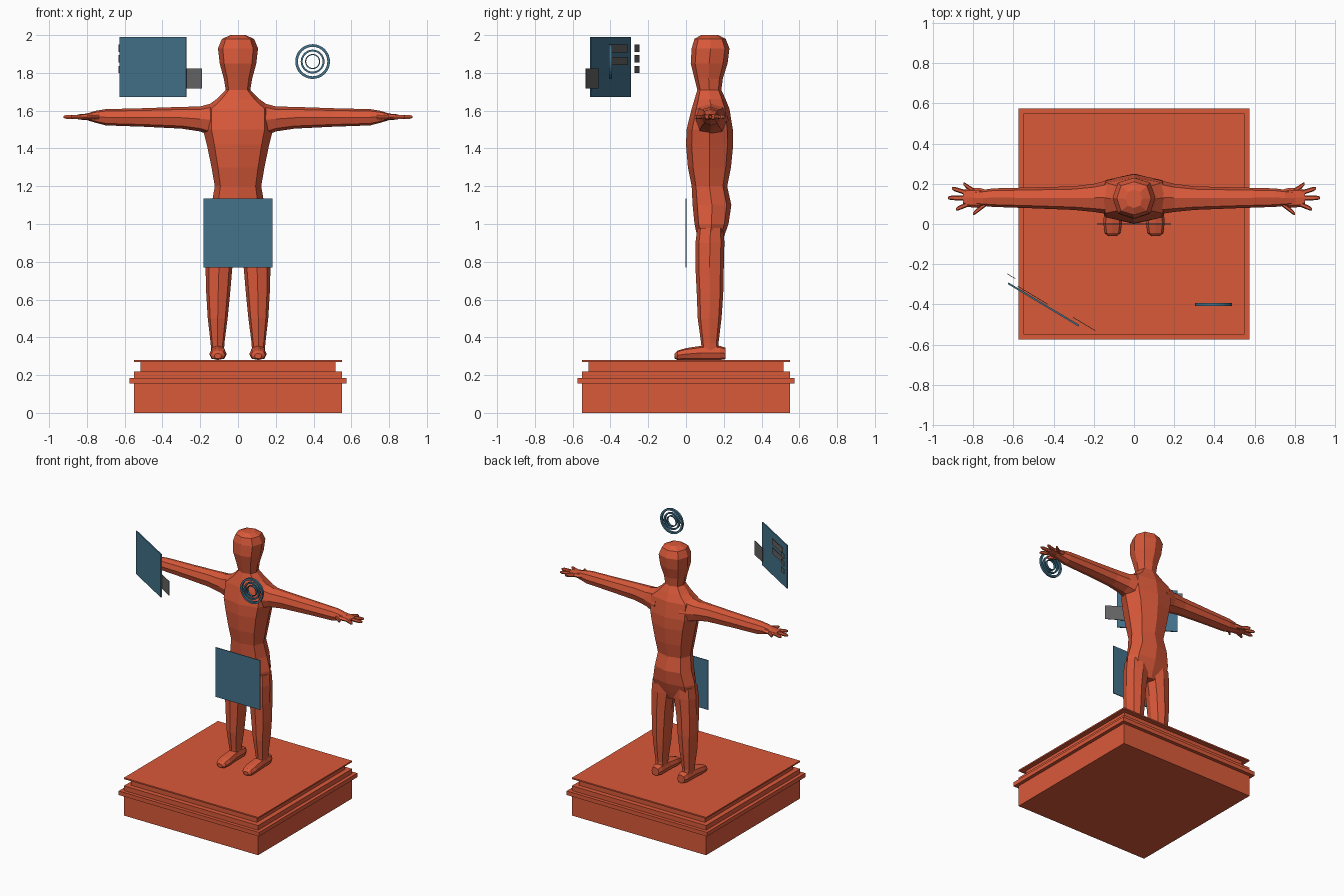
import bpy, bmesh, math
from mathutils import Vector, Matrix

if "Cube" in bpy.data.objects:
    bpy.data.objects.remove(bpy.data.objects["Cube"])


def material(name, colour):
    m = bpy.data.materials.new(name)
    m.use_nodes = True
    m.diffuse_color = (*colour, 1)
    m.node_tree.nodes["Principled BSDF"].inputs["Base Color"].default_value = (*colour, 1)
    return m


ORANGE = material("orange clay", (0.70, 0.10, 0.042))
BLUE = material("slate blue", (0.057, 0.17, 0.26))
GREY = material("dark grey", (0.13, 0.13, 0.13))


def finish(name, bm, mat):
    bmesh.ops.recalc_face_normals(bm, faces=bm.faces)
    mesh = bpy.data.meshes.new(name)
    bm.to_mesh(mesh)
    bm.free()
    mesh.materials.append(mat)
    obj = bpy.data.objects.new(name, mesh)
    bpy.context.collection.objects.link(obj)
    return obj


def box(name, centre, size, mat, turn=0):
    bm = bmesh.new()
    bmesh.ops.create_cube(bm, size=1, matrix=Matrix.Diagonal((*size, 1)))
    obj = finish(name, bm, mat)
    obj.location = centre
    obj.rotation_euler.z = turn
    return obj


def loft(name, axis, sections, sides=8, side=1, square=0.8):
    """Sections are (position on axis, then min and max on the two other axes)."""
    bm = bmesh.new()
    others = [i for i in range(3) if i != axis]
    rings = []
    for t, a0, a1, b0, b1 in sections:
        ring = []
        for k in range(sides):
            ang = 2 * math.pi * k / sides
            c, s = (math.copysign(abs(f) ** square, f) for f in (math.cos(ang), math.sin(ang)))
            p = Vector()
            p[axis] = t
            p[others[0]] = (a0 + a1) / 2 + c * (a1 - a0) / 2
            p[others[1]] = (b0 + b1) / 2 + s * (b1 - b0) / 2
            p.x *= side
            ring.append(bm.verts.new(p))
        rings.append(ring)
    for low, high in zip(rings, rings[1:]):
        for k in range(sides):
            j = (k + 1) % sides
            bm.faces.new((low[k], low[j], high[j], high[k]))
    bm.faces.new(rings[0])
    bm.faces.new(rings[-1])
    return finish(name, bm, ORANGE)


# Stepped pedestal
for name, half, low, high in (("plinth", 0.55, 0, 0.155), ("plinth_ledge", 0.575, 0.155, 0.185),
                              ("plinth_step", 0.55, 0.185, 0.22), ("plinth_neck", 0.515, 0.22, 0.272),
                              ("plinth_top", 0.55, 0.27, 0.28)):
    box(name, (0, 0, (low + high) / 2), (2 * half, 2 * half, high - low), ORANGE)

# Torso, neck and head: height, half width, front, back
trunk = [(0.87, 0.09, 0.07, 0.18), (0.93, 0.165, 0.06, 0.2), (1.0, 0.168, 0.045, 0.225),
         (1.1, 0.14, 0.035, 0.24), (1.2, 0.123, 0.03, 0.218), (1.3, 0.14, 0.01, 0.238),
         (1.42, 0.165, 0, 0.25), (1.5, 0.185, 0.003, 0.248), (1.61, 0.185, 0.03, 0.23),
         (1.66, 0.115, 0.045, 0.21), (1.71, 0.065, 0.06, 0.187), (1.77, 0.075, 0.045, 0.195),
         (1.85, 0.097, 0.025, 0.22), (1.93, 0.106, 0.03, 0.23), (1.98, 0.085, 0.045, 0.21),
         (2.0, 0.04, 0.08, 0.17)]
loft("torso_and_head", 2, [(z, -w, w, f, b) for z, w, f, b in trunk])

# Limbs, built once for each side
ARM = [(0.1, 0.045, 0.225, 1.45, 1.65), (0.2, 0.06, 0.2, 1.49, 1.622), (0.3, 0.07, 0.187, 1.505, 1.62),
       (0.5, 0.078, 0.182, 1.515, 1.613), (0.7, 0.085, 0.177, 1.522, 1.608),
       (0.75, 0.09, 0.17, 1.535, 1.6), (0.8, 0.095, 0.165, 1.55, 1.585)]
PALM = [(0.72, 0.1, 0.165, 1.55, 1.59), (0.77, 0.08, 0.18, 1.55, 1.587),
        (0.83, 0.085, 0.178, 1.552, 1.582), (0.85, 0.1, 0.165, 1.555, 1.58)]
LEG = [(0.3, 0.075, 0.14, 0.085, 0.18), (0.37, 0.072, 0.145, 0.08, 0.172), (0.5, 0.055, 0.16, 0.062, 0.188),
       (0.63, 0.042, 0.168, 0.057, 0.197), (0.77, 0.03, 0.172, 0.05, 0.2),
       (0.9, 0.01, 0.172, 0.05, 0.203), (0.98, 0.005, 0.165, 0.06, 0.2)]
FOOT = [(0.21, 0.075, 0.135, 0.285, 0.345), (0.18, 0.065, 0.145, 0.28, 0.355),
        (0.08, 0.065, 0.148, 0.28, 0.355), (0, 0.06, 0.152, 0.28, 0.343),
        (-0.045, 0.068, 0.145, 0.28, 0.33), (-0.06, 0.088, 0.125, 0.287, 0.315)]
# Finger root and tip: x, y
FINGERS = {"thumb": ((0.73, 0.105), (0.80, 0.05)), "index_finger": ((0.81, 0.105), (0.885, 0.073)),
           "middle_finger": ((0.82, 0.128), (0.925, 0.13)), "ring_finger": ((0.81, 0.148), (0.905, 0.178)),
           "little_finger": ((0.79, 0.16), (0.848, 0.2))}

for label, s in (("left", 1), ("right", -1)):
    loft(label + "_arm", 0, ARM, side=s)
    loft(label + "_palm", 0, PALM, side=s)
    loft(label + "_leg", 2, LEG, side=s)
    loft(label + "_foot", 1, FOOT, side=s)
    for finger, (root, tip) in FINGERS.items():
        sections = []
        for f, r in ((0, 0.013), (0.85, 0.011), (1, 0.006)):
            x, y = (p + (q - p) * f for p, q in zip(root, tip))
            sections.append((x, y - r, y + r, 1.567 - r, 1.567 + r))
        loft(label + "_" + finger, 0, sections, sides=6, side=s)

# Hanging square panel in front of the hips
box("hip_panel", (0, 0, 0.952), (0.366, 0.006, 0.366), BLUE)

# Slanted floating panel with small plates behind it
TURN = math.radians(-31)


def slanted(name, along, behind, z, length, height, mat, thick=0.003):
    offset = Matrix.Rotation(TURN, 3, "Z") @ Vector((along, behind, 0))
    box(name, Vector((-0.45, -0.4, z)) + offset, (length, thick, height), mat, TURN)


slanted("floating_panel", 0, 0, 1.832, 0.41, 0.318, BLUE, 0.009)
slanted("side_plate", 0.224, 0.021, 1.77, 0.132, 0.105, GREY)
for z in (1.93, 1.875, 1.818):
    slanted("edge_tab", -0.209, 0.038, z, 0.05, 0.038, GREY)
for z in (1.93, 1.863):
    slanted("back_strip", -0.07, 0.012, z, 0.175, 0.043, GREY)

# Three concentric floating rings
for name, outer, inner in (("outer_ring", 0.092, 0.078), ("middle_ring", 0.063, 0.053),
                           ("inner_ring", 0.04, 0.034)):
    bm = bmesh.new()
    profile = [bm.verts.new((r, y, 0)) for r, y in
               ((outer, -0.008), (outer, 0.008), (inner, 0.008), (inner, -0.008))]
    edges = [bm.edges.new((profile[i], profile[(i + 1) % 4])) for i in range(4)]
    bmesh.ops.spin(bm, geom=profile + edges, cent=(0, 0, 0), axis=(0, 1, 0),
                   angle=2 * math.pi, steps=32, use_merge=True)
    bmesh.ops.remove_doubles(bm, verts=bm.verts, dist=0.0001)
    finish(name, bm, BLUE).location = (0.395, -0.4, 1.86)
